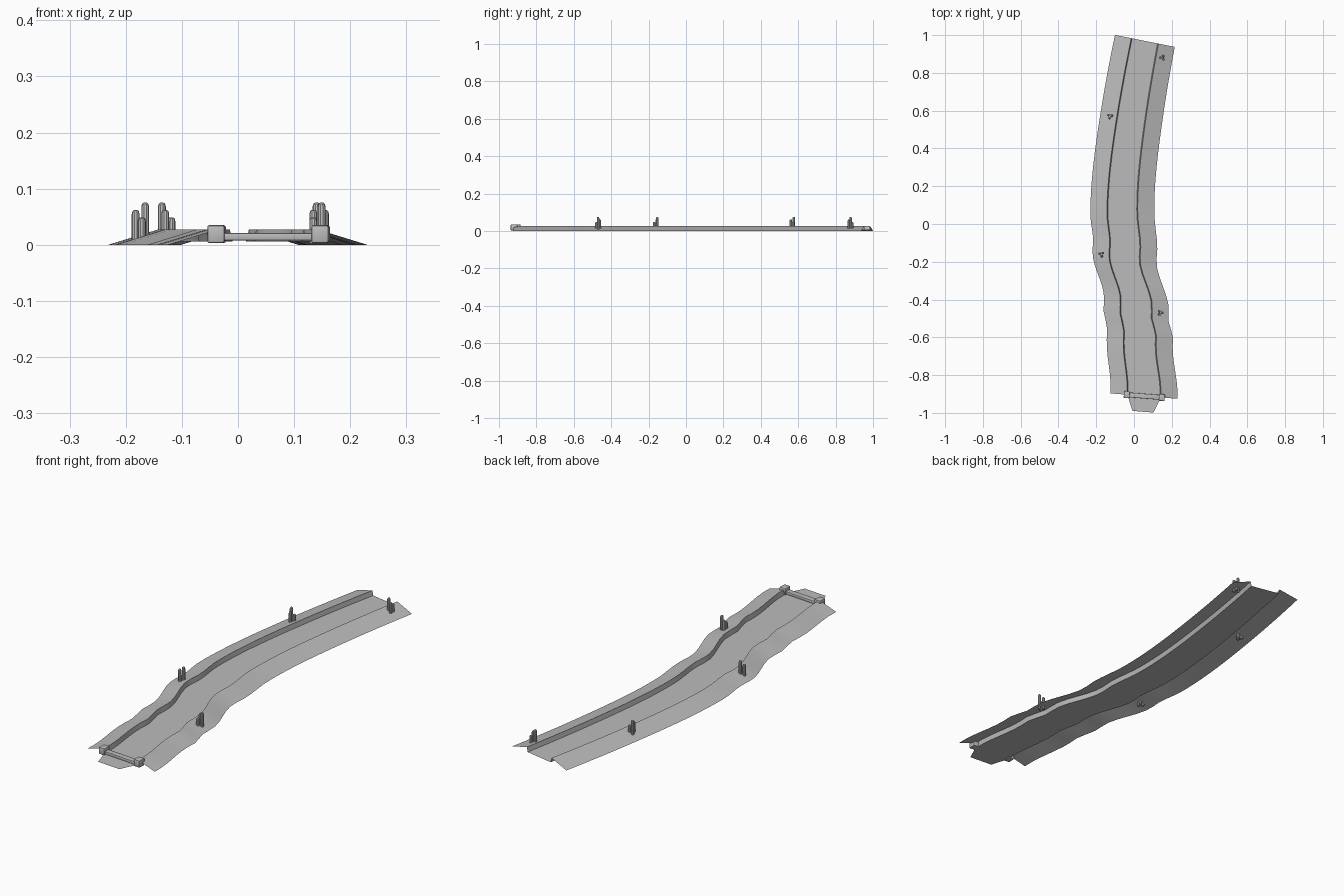
import bpy, bmesh, math
from mathutils import Vector, Matrix

if "Cube" in bpy.data.objects:
    bpy.data.objects.remove(bpy.data.objects["Cube"])


def material(name, colour):
    m = bpy.data.materials.new(name)
    m.diffuse_color = (*colour, 1)
    m.use_nodes = True
    m.node_tree.nodes["Principled BSDF"].inputs["Base Color"].default_value = m.diffuse_color
    return m


GREY = material("plain grey", (0.5, 0.5, 0.5))


def finish(name, bm, smooth=True):
    me = bpy.data.meshes.new(name)
    bm.to_mesh(me)
    bm.free()
    me.materials.append(GREY)
    ob = bpy.data.objects.new(name, me)
    bpy.context.collection.objects.link(ob)
    if smooth:
        bpy.ops.object.select_all(action='DESELECT')
        ob.select_set(True)
        bpy.context.view_layer.objects.active = ob
        bpy.ops.object.shade_smooth_by_angle(angle=math.radians(30))
    return ob


# River centre line: (y, x, slope dx/dy)
PATH = [(-0.911, 0.0525, 0.08), (-0.60, 0.032, 0.11), (-0.45, 0.0105, 0.18),
        (-0.15, -0.049, 0.15), (0.06, -0.062, 0.0), (0.57, -0.013, 0.15),
        (0.969, 0.0575, 0.2)]


def centre(y):
    for (y0, x0, m0), (y1, x1, m1) in zip(PATH, PATH[1:]):
        if y <= y1 + 1e-9:
            h = y1 - y0
            t = (y - y0) / h
            x = ((2*t**3 - 3*t**2 + 1) * x0 + (t**3 - 2*t**2 + t) * h * m0
                 + (3*t**2 - 2*t**3) * x1 + (t**3 - t**2) * h * m1)
            return x, m0 + (m1 - m0) * t


def frame(y):
    x, m = centre(y)
    across = Vector((1, -m, 0)).normalized()
    return Vector((x, y, 0)), across


Y0, Y1, N = PATH[0][0], PATH[-1][0], 40
CREST, BED, BANK = 0.027, 0.006, 0.088

rings = []
for i in range(N + 1):
    y = Y0 + (Y1 - Y0) * i / N
    c, a = frame(y)
    half = 0.09 - 0.0165 * i / N
    section = [(-half - BANK, 0), (-half, CREST), (-half + 0.005, BED),
               (half - 0.005, BED), (half, CREST), (half + BANK, 0)]
    rings.append([c + a * u + Vector((0, 0, z)) for u, z in section])


def strip(name, first, last):
    bm = bmesh.new()
    rows = [[bm.verts.new(p) for p in r[first:last + 1]] for r in rings]
    for r, s in zip(rows, rows[1:]):
        for k in range(last - first):
            bm.faces.new((r[k], r[k + 1], s[k + 1], s[k]))
    finish(name, bm)


# Banks with their inner walls, and the water between them
strip("left_bank", 0, 2)
strip("water", 2, 3)
strip("right_bank", 3, 5)

# Outflow apron in front of the weir
c, a = frame(Y0)
fwd = Vector((a.y, -a.x, 0))
bm = bmesh.new()
pts = [(-0.088, 0), (-0.054, 0.083), (0.058, 0.083), (0.09, 0)]
face = bm.faces.new([bm.verts.new(c + a * u + fwd * v + Vector((0, 0, BED)))
                     for u, v in pts])
finish("outflow_apron", bm, False)


# Weir: crossbar and two end posts
def block(name, u, size, z, bevel):
    bm = bmesh.new()
    rot = Matrix.Rotation(math.atan2(a.y, a.x) , 4, 'Z')
    bmesh.ops.create_cube(bm, size=1, matrix=Matrix.Translation(
        c + a * u + Vector((0, 0, z))) @ rot @ Matrix.Diagonal((*size, 1)))
    bmesh.ops.bevel(bm, geom=bm.edges[:], offset=bevel, segments=2,
                    profile=0.5, affect='EDGES')
    finish(name, bm)


block("weir_bar", 0, (0.175, 0.026, 0.013), 0.0145, 0.002)
block("left_weir_post", -0.091, (0.031, 0.036, 0.032), 0.019, 0.004)
block("right_weir_post", 0.095, (0.031, 0.036, 0.032), 0.019, 0.004)


# Reed clumps: three rounded stalks each
def reeds(name, x, y, turn):
    bm = bmesh.new()
    for k, top in enumerate((0.075, 0.062, 0.049)):
        ang = math.radians(turn + 120 * k)
        cx, cy = x + 0.010 * math.cos(ang), y + 0.010 * math.sin(ang)
        prof = [(0.007, 0.002), (0.007, top - 0.007),
                (0.0055, top - 0.002), (0.003, top)]
        rows = [[bm.verts.new((cx + r * math.cos(math.tau * j / 10),
                               cy + r * math.sin(math.tau * j / 10), z))
                 for j in range(10)] for r, z in prof]
        for p, q in zip(rows, rows[1:]):
            for j in range(10):
                n = (j + 1) % 10
                bm.faces.new((p[j], p[n], q[n], q[j]))
        bm.faces.new(rows[-1])
        bm.faces.new(rows[0][::-1])
    finish(name, bm)


reeds("reeds_left_back", -0.128, 0.57, 140)
reeds("reeds_left_front", -0.173, -0.16, 40)
reeds("reeds_right_back", 0.150, 0.88, 180)
reeds("reeds_right_front", 0.139, -0.47, 0)
